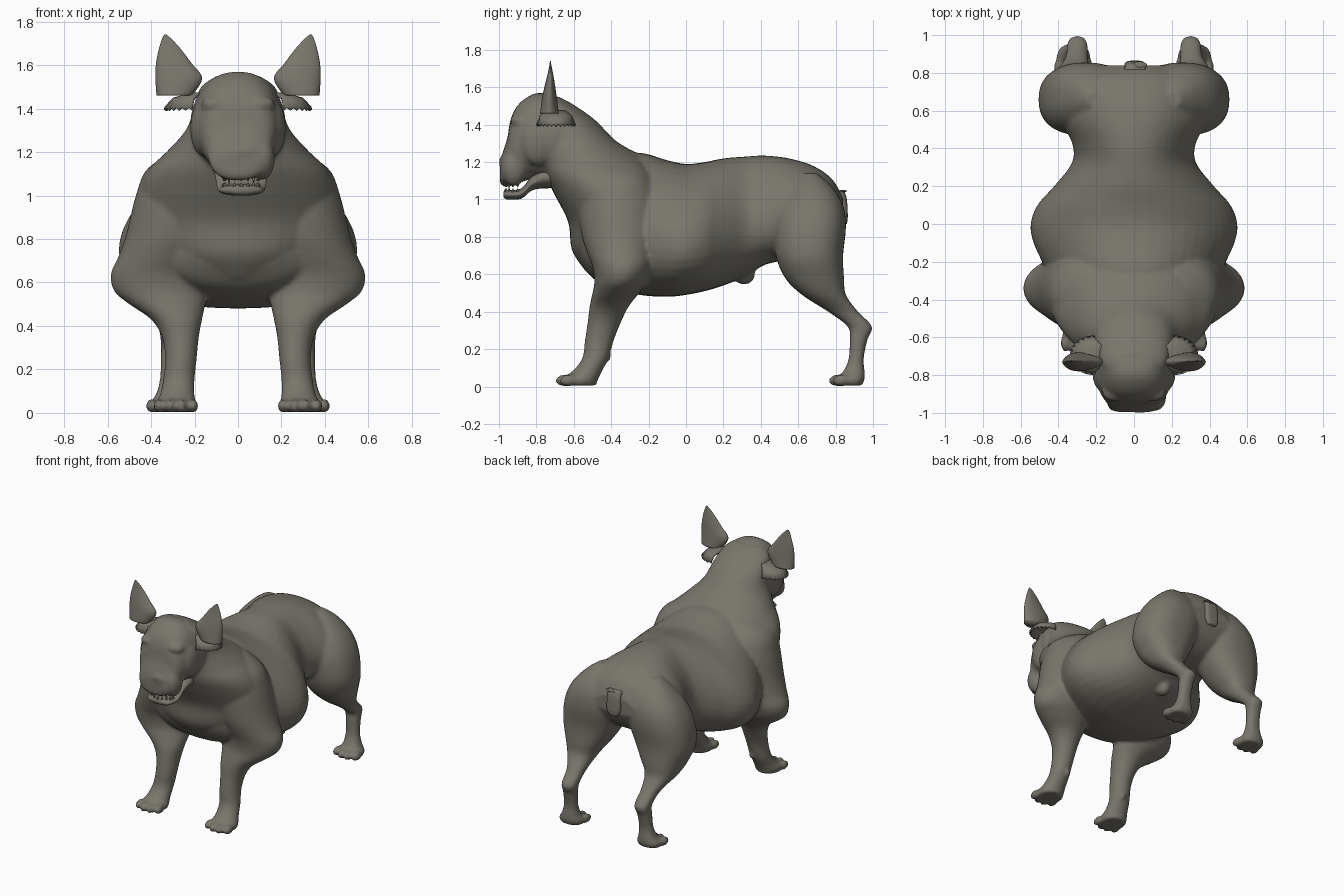
import bpy
import bmesh
import math
from mathutils import Matrix, Vector

default_cube = bpy.data.objects.get("Cube")
if default_cube:
    bpy.data.objects.remove(default_cube, do_unlink=True)

coat = bpy.data.materials.new("warm_grey_coat")
coat.use_nodes = True
coat_color = (0.19, 0.18, 0.15, 1)
coat.diffuse_color = coat_color
coat.node_tree.nodes["Principled BSDF"].inputs["Base Color"].default_value = coat_color


# Helpers. Profile tables are in hundredths of a unit.
def densify(rows, steps=6):
    """Catmull-Rom interpolation between table rows."""
    result = []
    last = len(rows) - 1
    for i in range(last):
        before, start = rows[max(i - 1, 0)], rows[i]
        end, after = rows[i + 1], rows[min(i + 2, last)]
        for s in range(steps):
            t = s / steps
            result.append([
                b + t * ((c - a) / 2 + t * (a - 2.5 * b + 2 * c - d / 2
                                            + t * (1.5 * (b - c) + (d - a) / 2)))
                for a, b, c, d in zip(before, start, end, after)])
    result.append(list(rows[last]))
    return result


def loft(bm, rings):
    """Skin a closed tube over a list of rings of points."""
    loops = [[bm.verts.new(Vector(p) / 100) for p in ring] for ring in rings]
    count = len(loops[0])
    faces = [bm.faces.new(loops[0]), bm.faces.new(loops[-1])]
    for low, high in zip(loops, loops[1:]):
        for i in range(count):
            j = (i + 1) % count
            faces.append(bm.faces.new((low[i], low[j], high[j], high[i])))
    bmesh.ops.recalc_face_normals(bm, faces=faces)


def angles(count=40):
    return [math.tau * i / count for i in range(count)]


def squared(value, power):
    """Signed power, for cross-sections squarer than an ellipse."""
    return math.copysign(abs(value) ** power, value)


def loft_along_y(bm, rows, pear=0.0):
    """Rows: y, bottom, top, half width; pear widens the lower half."""
    loft(bm, [[(w * squared(math.cos(t), 0.85) * (1 - pear * math.sin(t)), y,
                (lo + hi) / 2 + (hi - lo) / 2 * math.sin(t)) for t in angles()]
              for y, lo, hi, w in densify(rows)])


def loft_along_z(bm, rows, side=1, power=1.0):
    """Rows: z, inner x, outer x, front y, back y."""
    loft(bm, [[(side * ((x0 + x1) / 2 + (x1 - x0) / 2 * squared(math.cos(t), power)),
                (y0 + y1) / 2 + (y1 - y0) / 2 * squared(math.sin(t), power), z)
               for t in angles()]
              for z, x0, x1, y0, y1 in densify(rows)])


def ellipsoid(bm, center, radii):
    matrix = Matrix.LocRotScale(Vector(center) / 100, None, Vector(radii) / 100)
    bmesh.ops.create_uvsphere(bm, u_segments=20, v_segments=12, radius=1, matrix=matrix)


def finish(bm, name):
    mesh = bpy.data.meshes.new(name)
    bm.to_mesh(mesh)
    bm.free()
    mesh.materials.append(coat)
    for face in mesh.polygons:
        face.use_smooth = True
    obj = bpy.data.objects.new(name, mesh)
    bpy.context.collection.objects.link(obj)
    return obj


# Barrel of the trunk, from chest to rump
body = bmesh.new()
loft_along_y(body, [
    (-56, 66, 96, 22), (-50, 58, 112, 33), (-40, 53, 122, 40), (-25, 49, 125, 45),
    (-10, 48, 121, 51.5), (0, 49, 119, 53), (10, 51, 120, 49.5), (20, 54, 122, 41),
    (32, 59, 123, 32), (42, 65, 123.5, 31.5), (55, 68, 122, 37), (68, 71, 118, 38),
    (78, 78, 111, 33), (84, 88, 101, 17)], pear=0.25)

# Neck column, flowing into the withers
loft_along_z(body, [
    (62, -20, 20, -54, -20), (73, -35, 35, -61, -12), (88, -45, 45, -63, -8),
    (102, -45, 45, -70, -9), (112, -41, 41, -75, -13), (121, -32, 32, -78, -20),
    (131, -23.5, 23.5, -80, -37), (142, -20, 20, -82, -48), (150, -17, 17, -84, -59),
    (155, -10, 10, -82, -68)])

# Skull and upper muzzle
loft_along_y(body, [
    (-99.5, 109, 120, 9), (-98, 107, 125, 13), (-95.5, 107, 133, 14),
    (-94, 107, 142, 15), (-91, 108, 149, 17), (-86, 110, 154, 19),
    (-79, 111, 157, 20), (-70, 110, 155, 22), (-60, 112, 149, 19)])

# Nose pad, brows, eyelids, cheeks and hanging lips
ellipsoid(body, (3, -97, 120), (8, 3, 4))
for side in (-1, 1):
    ellipsoid(body, (side * 10, -89, 142), (7, 5, 4))
    ellipsoid(body, (side * 10, -92, 134), (4, 3, 2))
    ellipsoid(body, (side * 16, -79, 131), (6, 10, 13))
    ellipsoid(body, (side * 8 + 3, -92, 117), (6, 7, 10))

FRONT_LEG = [
    (0.5, 20, 37, -66, -48), (4, 19, 38, -67, -47), (8, 20, 36, -61, -45),
    (15, 20, 34.5, -55.5, -41.5), (25, 19, 33.5, -54, -38.5), (35, 18, 35, -52.5, -34.5),
    (43, 16.5, 40, -51.5, -30.5), (50, 15, 50, -50, -25), (56, 14, 57, -49, -21),
    (64, 14, 58.5, -50, -18), (72, 12, 55, -53, -16), (82, 8, 51.5, -56, -14),
    (100, 4, 47, -58, -14), (112, 2, 42, -56, -18), (120, 5, 30, -50, -24)]
HIND_LEG = [
    (0.5, 24, 40, 81, 94), (4, 23, 41, 80, 95.5), (8, 25, 38, 84, 95.5),
    (15, 26, 36, 87, 95), (25, 25.5, 35.5, 87.5, 97), (32, 24.5, 35.5, 86.5, 99.5),
    (40, 24, 37, 76, 92), (49, 21, 43, 62, 85.5), (58, 15, 47, 53, 84.5),
    (70, 8, 50.5, 48, 84), (85, 3, 48.5, 47, 85.5), (97, 3, 43, 50, 84),
    (107, 8, 34, 56, 78), (114, 16, 25, 62, 70)]

# Legs with four toes on each paw
for side in (-1, 1):
    for rows, toe_y, power in ((FRONT_LEG, -63, 1), (HIND_LEG, 83, 0.85)):
        loft_along_z(body, rows, side, power)
        for toe in range(4):
            reach = 2 if toe in (1, 2) else 0
            center_x = (rows[0][1] + rows[0][2]) / 2 + (toe - 1.5) * 5.2
            ellipsoid(body, (side * center_x, toe_y - reach, 3.2), (2.5, 4.8, 3.2))
    # Dewclaw behind the front wrist
    ellipsoid(body, (side * 25, -42, 16), (2, 2, 3))

# Sheath under the belly
ellipsoid(body, (0, 31, 60), (5, 6, 5.5))

# Blend everything into one skin
body_obj = finish(body, "body")
skin = body_obj.modifiers.new("skin", "REMESH")
skin.mode = "VOXEL"
skin.voxel_size = 0.012
skin.use_smooth_shade = True
soften = body_obj.modifiers.new("soften", "SMOOTH")
soften.factor = 0.5
soften.iterations = 5

# Lower jaw, running back into the throat
jaw = bmesh.new()
loft_along_y(jaw, [
    (-97.5, 101, 104, 6), (-95, 100, 105, 9.5), (-88, 100.5, 106, 11),
    (-82, 105, 113, 12), (-74, 106, 118, 13), (-62, 106, 120, 13)])
bmesh.ops.translate(jaw, verts=jaw.verts, vec=(0.015, 0, 0))
finish(jaw, "lower_jaw")

# Teeth along both jaws
teeth = bmesh.new()
for i in range(9):
    turn = math.pi * i / 8
    size = 0.03 if i in (2, 6) else 0.018
    spot = Vector((0.015 + 0.08 * math.cos(turn), -0.9 - 0.065 * math.sin(turn), 1.05))
    for base, flip in ((1.05, 0), (1.075, math.pi)):
        spot.z = base
        bmesh.ops.create_cone(
            teeth, cap_ends=True, segments=8, radius1=0.01, radius2=0.002, depth=size,
            matrix=Matrix.Translation(spot) @ Matrix.Rotation(flip, 4, "X"))
finish(teeth, "teeth")

for side, label in ((1, "left"), (-1, "right")):
    # Upright pointed ear
    ear = bmesh.new()
    loft_along_z(ear, [
        (146, 21, 37.5, -78, -68), (154, 16.5, 38, -77, -69), (161, 21.5, 37.7, -75.5, -70),
        (167, 26, 36.5, -74, -71), (172, 30.5, 35, -73, -72), (174, 33, 34, -72.7, -72.3)], side)
    finish(ear, label + "_ear")

    # Drooping fold of skin below the ear, with a ragged hem
    fold = bmesh.new()
    steps = 24
    rings = []
    for x, reach_x, reach_y, z in ((0.17, 0.04, 0.05, 1.475), (0.2, 0.1, 0.085, 1.45),
                                   (0.21, 0.13, 0.105, 1.395)):
        ring = []
        for i in range(steps + 1):
            t = math.pi * (i / steps - 0.5)
            ragged = 0.012 * (i % 2) if z < 1.4 else 0
            ring.append(fold.verts.new((side * (x + reach_x * math.cos(t)),
                                        -0.695 + reach_y * math.sin(t), z + ragged)))
        rings.append(ring)
    for upper, lower in zip(rings, rings[1:]):
        for i in range(steps):
            fold.faces.new((upper[i], lower[i], lower[i + 1], upper[i + 1]))
    fold.faces.new(rings[0])
    bmesh.ops.recalc_face_normals(fold, faces=fold.faces)
    fold_obj = finish(fold, label + "_ear_fold")
    fold_obj.modifiers.new("thickness", "SOLIDIFY").thickness = 0.012

# Docked tail: a short flat patch on the rump with a small spur
tail = bmesh.new()
loft_along_z(tail, [
    (87, -3, 4, 80, 86), (91, -5, 6, 80, 86.5), (100, -5, 6, 79, 86),
    (105, -5, 6, 78, 84.5)], power=0.6)
ellipsoid(tail, (3, 84, 104.5), (4, 2, 0.6))
finish(tail, "tail_stub")
